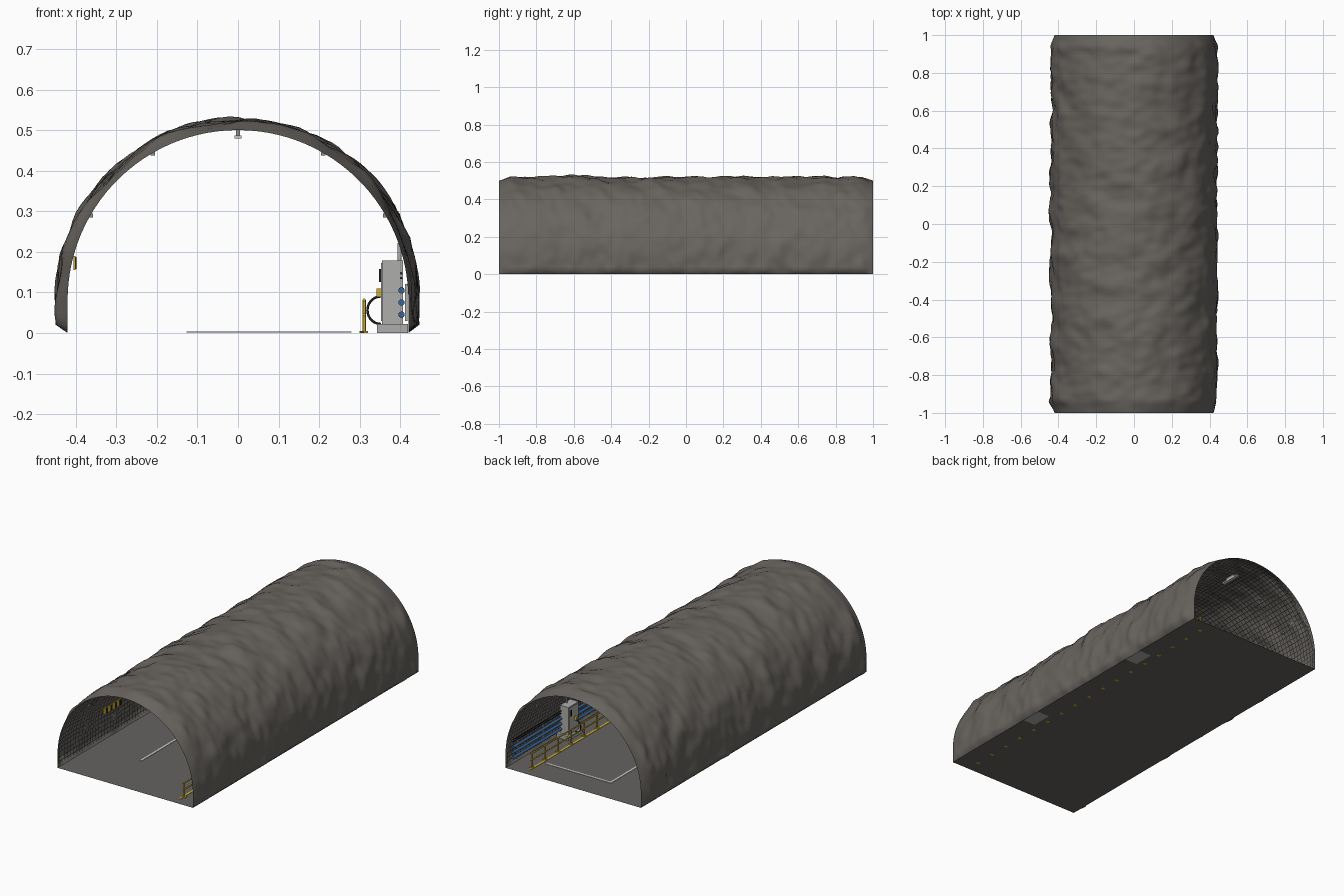
import bpy, bmesh, math
from mathutils import Vector, noise

if "Cube" in bpy.data.objects:
    bpy.data.objects.remove(bpy.data.objects["Cube"])

R, WALL = 0.42, 0.08          # arch radius, straight wall height


def mat(name, r, g, b):
    m = bpy.data.materials.new(name)
    m.diffuse_color = (r, g, b, 1)
    m.use_nodes = True
    m.node_tree.nodes["Principled BSDF"].inputs["Base Color"].default_value = m.diffuse_color
    return m


ROCK = mat("rock", 0.14, 0.128, 0.115)
FLOOR = mat("concrete_floor", 0.13, 0.126, 0.117)
STEEL = mat("mesh_steel", 0.28, 0.28, 0.28)
GREY = mat("cabinet_grey", 0.42, 0.43, 0.41)
YELLOW = mat("safety_yellow", 0.65, 0.42, 0.03)
BLUE = mat("pipe_blue", 0.04, 0.13, 0.32)
BLACK = mat("cable_black", 0.015, 0.015, 0.015)
WHITE = mat("line_white", 0.6, 0.6, 0.58)


def finish(name, bm, material, smooth=False):
    me = bpy.data.meshes.new(name)
    bm.to_mesh(me)
    bm.free()
    me.materials.append(material)
    ob = bpy.data.objects.new(name, me)
    bpy.context.collection.objects.link(ob)
    for p in me.polygons:
        p.use_smooth = smooth
    return ob


def boxes(name, items, material):
    """Each item is (x0, x1, y0, y1, z0, z1)."""
    bm = bmesh.new()
    for x0, x1, y0, y1, z0, z1 in items:
        vs = bmesh.ops.create_cube(bm, size=1)["verts"]
        for v in vs:
            v.co = ((x0 + x1) / 2 + v.co.x * (x1 - x0),
                    (y0 + y1) / 2 + v.co.y * (y1 - y0),
                    (z0 + z1) / 2 + v.co.z * (z1 - z0))
    return finish(name, bm, material)


def tubes(name, paths, radius, material, sides=2):
    """Round bars along point lists."""
    cu = bpy.data.curves.new(name, "CURVE")
    cu.dimensions = "3D"
    cu.bevel_depth = radius
    cu.bevel_resolution = sides
    cu.use_fill_caps = True
    for pts in paths:
        s = cu.splines.new("POLY")
        s.points.add(len(pts) - 1)
        for p, c in zip(s.points, pts):
            p.co = (*c, 1)
    cu.materials.append(material)
    ob = bpy.data.objects.new(name, cu)
    bpy.context.collection.objects.link(ob)
    return ob


LENGTH = 2 * WALL + math.pi * R


def arch(t):
    """Point (x, z) and outward normal at fraction t along the arch."""
    s = t * LENGTH
    if s < WALL:
        return (-R, s), (-1, 0)
    if s > LENGTH - WALL:
        return (R, LENGTH - s), (1, 0)
    a = math.pi - (s - WALL) / R
    n = (math.cos(a), math.sin(a))
    return (R * n[0], WALL + R * n[1]), n


def arch_grid(nt, ny, bump):
    bm = bmesh.new()
    rows = []
    for j in range(ny + 1):
        y = -1 + 2 * j / ny
        row = []
        for i in range(nt + 1):
            (x, z), n = arch(i / nt)
            d = bump(x, y, z) if 0 < i < nt and 0 < j < ny else 0
            row.append(bm.verts.new((x + n[0] * d, y, z + n[1] * d)))
        rows.append(row)
    for a, b in zip(rows, rows[1:]):
        for i in range(nt):
            bm.faces.new((a[i], a[i + 1], b[i + 1], b[i]))
    bmesh.ops.recalc_face_normals(bm, faces=bm.faces)
    return bm


# Rough rock shell, pinned at its portal and floor edges
def rock_bump(x, y, z):
    p = Vector((x * 7, y * 9, z * 7))
    d = 0.02 + 0.016 * noise.noise(p) + 0.009 * noise.noise(p * 2.3)
    return max(0.004, min(0.038, d)) * min(1, (1 - abs(y)) / 0.06)


bm = arch_grid(72, 130, rock_bump)
if sum(f.normal.dot(f.calc_center_median() - Vector((0, f.calc_center_median().y, 0.1)))
       for f in bm.faces) < 0:
    bmesh.ops.reverse_faces(bm, faces=bm.faces)
finish("rock_shell", bm, ROCK, True)

# Steel support mesh lining the rock
bm = arch_grid(60, 80, lambda x, y, z: 0.4 * rock_bump(x, y, z))
inner = list(bm.faces)
bmesh.ops.inset_individual(bm, faces=inner, thickness=0.0028)
bmesh.ops.delete(bm, geom=inner, context="FACES")
finish("support_mesh", bm, STEEL)

# Floor
bm = bmesh.new()
bm.faces.new([bm.verts.new(c) for c in ((-R, -1, 0.0005), (R, -1, 0.0005), (R, 1, 0.0005), (-R, 1, 0.0005))])
finish("floor", bm, FLOOR)

# Painted floor lines
boxes("floor_line", [(-0.127, -0.115, -0.69, 0.846, 0.0008, 0.003),
                     (-0.115, 0.28, 0.834, 0.846, 0.0008, 0.003)], WHITE)
boxes("walkway_line", [(0.298, 0.310, -0.95, 0.95, 0.0008, 0.003)], YELLOW)

# Guard rail along the walkway
posts = [-0.92 + i * 1.84 / 16 for i in range(17)]
tubes("guard_rail", [[(0.311, -0.93, z), (0.311, 0.93, z)] for z in (0.045, 0.081)]
      + [[(0.311, y, 0), (0.311, y, 0.081)] for y in posts], 0.004, YELLOW)
boxes("rail_feet", [(0.301, 0.321, y - 0.008, y + 0.008, 0, 0.005) for y in posts], YELLOW)

# Service pipes with wall brackets
pipe_z = (0.045, 0.075, 0.105)
tubes("service_pipes", [[(0.403, -0.96, z), (0.403, 0.96, z)] for z in pipe_z], 0.008, BLUE, 3)
brackets = [-0.9 + 0.225 * i for i in range(9)]
boxes("pipe_brackets", [(0.411, 0.418, y - 0.007, y + 0.007, 0.03, 0.12) for y in brackets], GREY)
tubes("power_cables", [[(0.402, -0.96, z), (0.402, 0.96, z)] for z in (0.135, 0.147)], 0.003, BLACK, 1)

# Two control cabinets on plinths with conduit, handle, valve and cable loop
cabs = (-0.355, 0.49)
boxes("cabinet_plinth", [(0.343, 0.419, c - 0.06, c + 0.06, 0, 0.022) for c in cabs], GREY)
boxes("cabinet", [(0.355, 0.407, c - 0.045, c + 0.045, 0.022, 0.178) for c in cabs], GREY)
boxes("cabinet_door", [(0.352, 0.355, c - 0.039, c + 0.039, 0.03, 0.172) for c in cabs], GREY)
boxes("door_handle", [(0.348, 0.352, c + 0.026, c + 0.031, 0.125, 0.158) for c in cabs], BLACK)
tubes("cabinet_conduit", [[(0.398, c, 0.17), (0.398, c, 0.222)] for c in cabs], 0.005, GREY)
boxes("cable_gland", [(0.341, 0.352, c - 0.02, c - 0.006, 0.088, 0.11) for c in cabs], YELLOW)
tubes("cable_loop", [[(0.352 - 0.033 * math.sin(a), c - 0.013, 0.056 + 0.034 * math.cos(a))
                      for a in [math.pi * k / 14 for k in range(15)]] for c in cabs],
      0.003, BLACK)

# Warning board on the left wall
boxes("warning_board", [(-0.406, -0.400, -0.62, -0.46, 0.155, 0.19)], YELLOW)
boxes("warning_stripes", [(-0.400, -0.398, -0.60 + k * 0.04, -0.585 + k * 0.04, 0.158, 0.187)
                          for k in range(4)], BLACK)

# Roof bolt plates and hanging lamps
ys = [-0.8 + 0.4 * i for i in range(5)]
boxes("bolt_plates", [(s * x - 0.006, s * x + 0.006, y - 0.006, y + 0.006, z - 0.005, z + 0.005)
                      for s in (-1, 1) for x, z in ((0.363, 0.289), (0.21, 0.442)) for y in ys], STEEL)
boxes("lamp_mounts", [(-0.005, 0.005, y - 0.03, y + 0.03, 0.487, 0.503) for y in ys], STEEL)
boxes("roof_lamps", [(-0.009, 0.009, y - 0.06, y + 0.06, 0.479, 0.487) for y in ys], WHITE)
